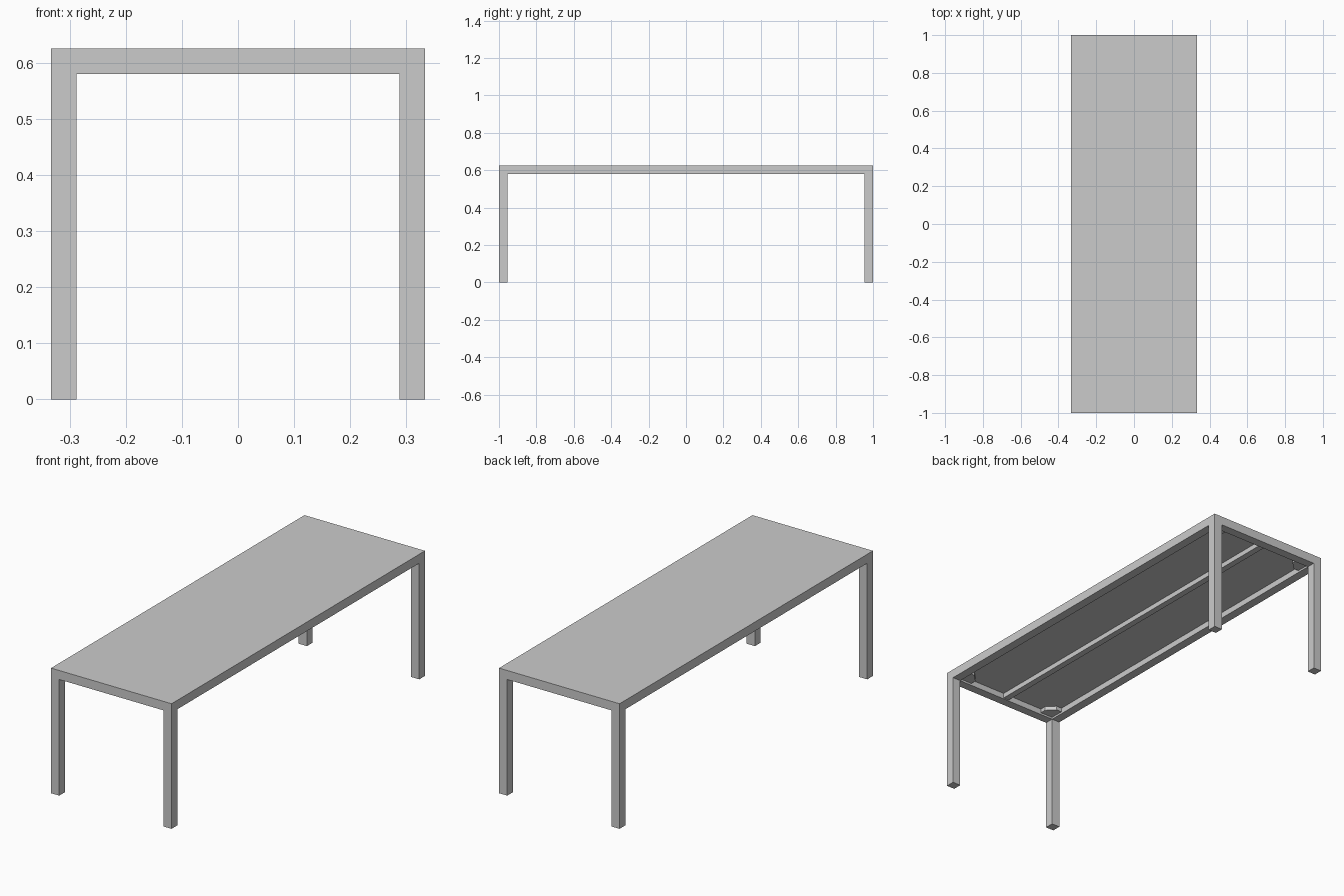
import bpy, bmesh

if "Cube" in bpy.data.objects:
    bpy.data.objects.remove(bpy.data.objects["Cube"])

W, L, H, T = 0.333, 1.0, 0.625, 0.045   # half width, half length, height, section


def box(name, x0, x1, y0, y1, z0, z1):
    bpy.ops.mesh.primitive_cube_add(size=1, location=((x0 + x1) / 2, (y0 + y1) / 2, (z0 + z1) / 2))
    ob = bpy.context.object
    ob.name = name
    ob.scale = (x1 - x0, y1 - y0, z1 - z0)
    bpy.ops.object.transform_apply(location=False, rotation=False, scale=True)
    return ob


def prism(name, outline, z0, z1):
    bm = bmesh.new()
    face = bm.faces.new([bm.verts.new((x, y, z0)) for x, y in outline])
    top = bmesh.ops.extrude_face_region(bm, geom=[face])
    bmesh.ops.translate(bm, vec=(0, 0, z1 - z0),
                        verts=[v for v in top["geom"] if isinstance(v, bmesh.types.BMVert)])
    bmesh.ops.recalc_face_normals(bm, faces=bm.faces)
    mesh = bpy.data.meshes.new(name)
    bm.to_mesh(mesh)
    bm.free()
    ob = bpy.data.objects.new(name, mesh)
    bpy.context.collection.objects.link(ob)
    return ob


# Thin top panel and the centre rail beneath it
box("table_top", -W + T, W - T, -L + T, L - T, H - 0.015, H)
box("centre_rail", -0.016, 0.016, -L + T, L - T, H - 0.04, H - 0.015)

for sx in (-1, 1):
    # Long side rails
    a, b = sorted((sx * W, sx * (W - T)))
    box("side_rail", a, b, -L + T, L - T, H - T, H)
    for sy in (-1, 1):
        # Square legs running to the full height
        c, d = sorted((sy * L, sy * (L - T)))
        box("leg", a, b, c, d, 0, H)
        # Chamfered corner brackets inside the frame
        ix, iy, g = W - T, L - T, 0.07
        pts = [(ix, iy), (ix - g, iy), (ix - g, iy - 0.03), (ix - 0.03, iy - g), (ix, iy - g)]
        prism("corner_bracket", [(sx * x, sy * y) for x, y in pts], H - 0.035, H - 0.015)

# Short end rails
for sy in (-1, 1):
    c, d = sorted((sy * L, sy * (L - T)))
    box("end_rail", -W + T, W - T, c, d, H - T, H)
